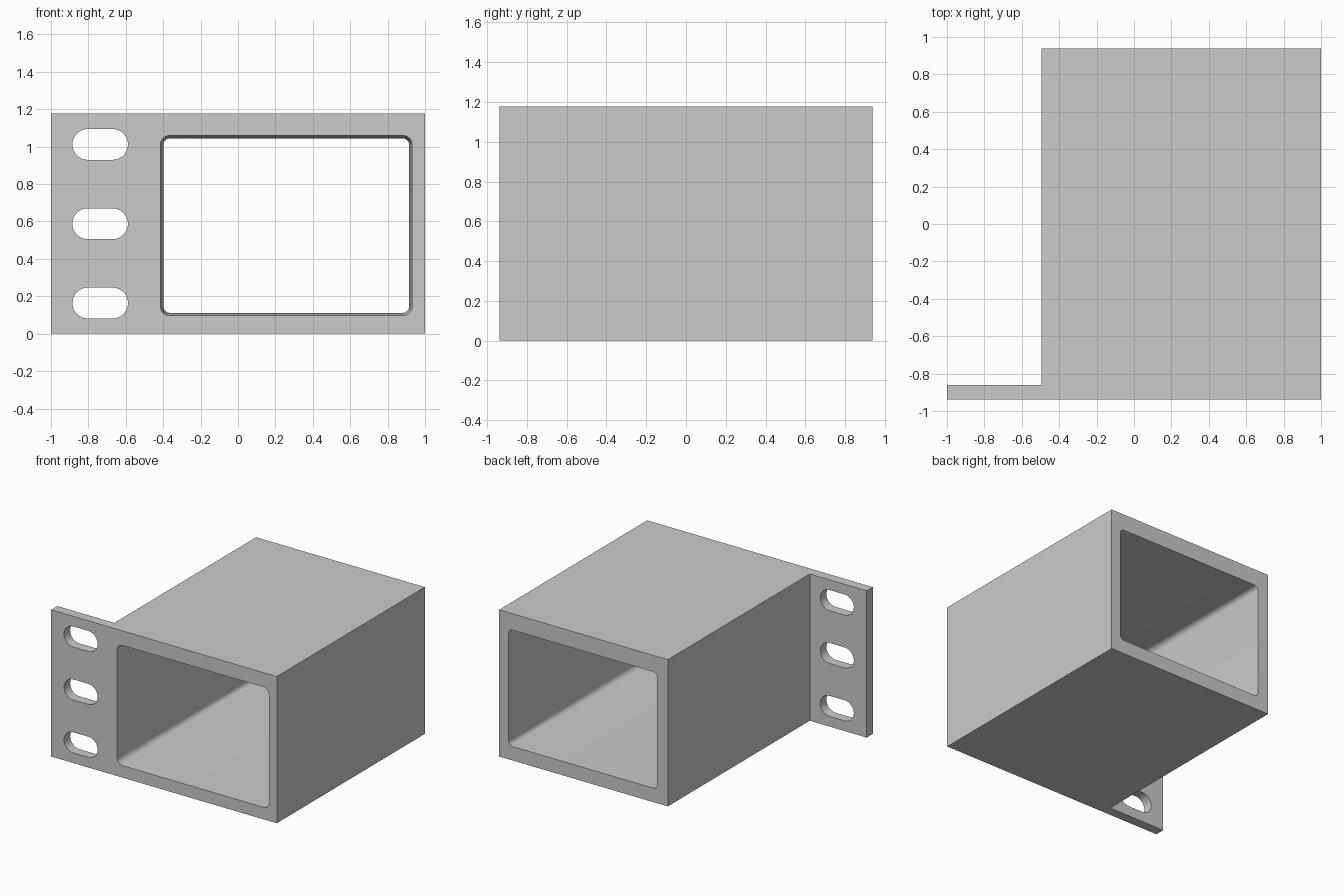
import bpy
import bmesh
from math import sin, cos, pi, radians

default = bpy.data.objects.get("Cube")
if default:
    bpy.data.objects.remove(default, do_unlink=True)

HEIGHT = 1.176
FRONT, BACK = -0.9375, 0.9375
FLANGE_BACK = -0.86
SLEEVE_LEFT = -0.495
OVER = 0.1  # how far cutters pass through the faces

grey = bpy.data.materials.new("plain grey")
grey.use_nodes = True
colour = (0.6, 0.6, 0.6, 1)
grey.diffuse_color = colour
grey.node_tree.nodes["Principled BSDF"].inputs["Base Color"].default_value = colour


def add_object(name, bm):
    bmesh.ops.recalc_face_normals(bm, faces=bm.faces)
    mesh = bpy.data.meshes.new(name)
    bm.to_mesh(mesh)
    bm.free()
    mesh.materials.append(grey)
    obj = bpy.data.objects.new(name, mesh)
    bpy.context.collection.objects.link(obj)
    return obj


def rounded_rect(x, z, w, h, r, steps=10):
    """Outline of a rounded rectangle centred on x, z."""
    points = []
    for quarter, (sx, sz) in enumerate([(1, 1), (-1, 1), (-1, -1), (1, -1)]):
        for i in range(steps + 1):
            a = (quarter + i / steps) * pi / 2
            points.append((x + sx * (w / 2 - r) + r * cos(a),
                           z + sz * (h / 2 - r) + r * sin(a)))
    return points


def loft(name, y0, outline0, y1, outline1):
    """Closed solid between two matching outlines."""
    bm = bmesh.new()
    a = [bm.verts.new((x, y0, z)) for x, z in outline0]
    b = [bm.verts.new((x, y1, z)) for x, z in outline1]
    bm.faces.new(a)
    bm.faces.new(b)
    for i in range(len(a)):
        j = (i + 1) % len(a)
        bm.faces.new((a[i], a[j], b[j], b[i]))
    return add_object(name, bm)


# Sleeve and mounting flange: one L-shaped plan extruded upwards
bm = bmesh.new()
plan = [(-1, FRONT), (1, FRONT), (1, BACK), (SLEEVE_LEFT, BACK),
        (SLEEVE_LEFT, FLANGE_BACK), (-1, FLANGE_BACK)]
base = bm.faces.new([bm.verts.new((x, y, 0)) for x, y in plan])
top = bmesh.ops.extrude_face_region(bm, geom=[base])["geom"]
bmesh.ops.translate(bm, vec=(0, 0, HEIGHT),
                    verts=[v for v in top if isinstance(v, bmesh.types.BMVert)])
bracket = add_object("flanged_sleeve", bm)

# Opening that narrows slightly towards the back
cutters = [loft("opening_cutter",
                FRONT - OVER, rounded_rect(0.258, 0.578, 1.347, 0.965, 0.051),
                BACK + OVER, rounded_rect(0.258, 0.578, 1.313, 0.931, 0.034))]

# Three mounting slots
for z in (0.164, HEIGHT / 2, HEIGHT - 0.164):
    slot = rounded_rect(-0.737, z, 0.297, 0.165, 0.0824)
    cutters.append(loft("slot_cutter", FRONT - OVER, slot, FLANGE_BACK + OVER, slot))

for cutter in cutters:
    cutter.hide_render = True
    cut = bracket.modifiers.new(cutter.name, "BOOLEAN")
    cut.operation = "DIFFERENCE"
    cut.solver = "EXACT"
    cut.object = cutter

# Bake the cuts, then drop the cutters
graph = bpy.context.evaluated_depsgraph_get()
mesh = bpy.data.meshes.new_from_object(bracket.evaluated_get(graph))
bracket.modifiers.clear()
bracket.data = mesh
for cutter in cutters:
    bpy.data.objects.remove(cutter, do_unlink=True)

# Smooth the rounded corners, keep the edges sharp
for face in mesh.polygons:
    face.use_smooth = True
mesh.set_sharp_from_angle(angle=radians(30))
